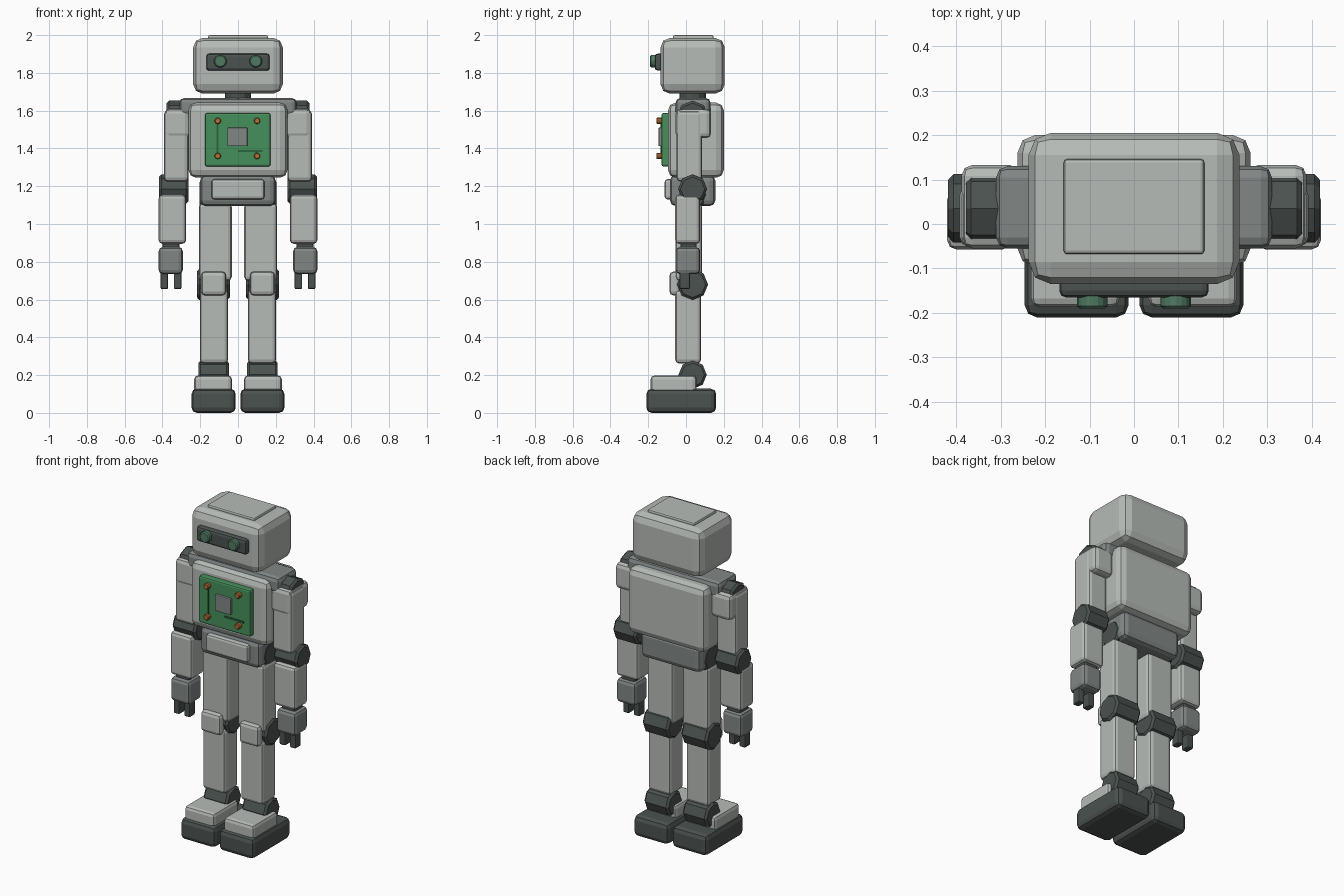
import bpy, bmesh, math
from mathutils import Matrix, Vector

if "Cube" in bpy.data.objects:
    bpy.data.objects.remove(bpy.data.objects["Cube"])


def material(name, r, g, b):
    m = bpy.data.materials.new(name)
    m.diffuse_color = (r, g, b, 1)
    m.use_nodes = True
    m.node_tree.nodes["Principled BSDF"].inputs["Base Color"].default_value = m.diffuse_color
    return m


LIGHT = material("light_grey", 0.47, 0.50, 0.47)
MID = material("mid_grey", 0.22, 0.245, 0.24)
DARK = material("dark_grey", 0.07, 0.085, 0.08)
GREEN = material("board_green", 0.062, 0.28, 0.105)
TRACE = material("trace_green", 0.025, 0.13, 0.045)
LENS = material("lens_green", 0.08, 0.19, 0.12)
COPPER = material("copper", 0.50, 0.17, 0.045)


def finish(name, bm, mat, bevel, segments=2):
    """Turn a bmesh into an object with bevelled edges."""
    bmesh.ops.recalc_face_normals(bm, faces=bm.faces)
    me = bpy.data.meshes.new(name)
    bm.to_mesh(me)
    bm.free()
    me.materials.append(mat)
    ob = bpy.data.objects.new(name, me)
    bpy.context.collection.objects.link(ob)
    if bevel:
        mod = ob.modifiers.new("bevel", 'BEVEL')
        mod.width = bevel
        mod.segments = segments
        mod.limit_method = 'ANGLE'
        mod.angle_limit = math.radians(60)
    return ob


def box(name, x, y, z, mat, bevel=0.02):
    """Bevelled box from its (min, max) range on each axis."""
    bm = bmesh.new()
    lo, hi = Vector((x[0], y[0], z[0])), Vector((x[1], y[1], z[1]))
    bmesh.ops.create_cube(bm, size=1, matrix=Matrix.Translation((lo + hi) / 2)
                          @ Matrix.Diagonal((*(hi - lo), 1)))
    return finish(name, bm, mat, bevel)


def cylinder(name, centre, axis, radius, length, sides, mat, bevel=0.0):
    bm = bmesh.new()
    rot = Matrix.Rotation(math.pi / 2, 4, 'Y' if axis == 'X' else 'X')
    if axis == 'Z':
        rot = Matrix.Identity(4)
    bmesh.ops.create_cone(bm, cap_ends=True, segments=sides, radius1=radius,
                          radius2=radius, depth=length,
                          matrix=Matrix.Translation(centre) @ rot)
    return finish(name, bm, mat, bevel, 1)


def joint(name, side, x, z, radius):
    """Octagonal hinge lying across the limb."""
    return cylinder(name, (side * (x[0] + x[1]) / 2, 0.035, z), 'X', radius,
                    x[1] - x[0], 8, DARK, 0.012)


def sided(side, x):
    return tuple(sorted((side * x[0], side * x[1])))


# Head, cap plate, visor and neck
box("head", (-0.237, 0.237), (-0.135, 0.205), (1.69, 1.985), LIGHT, 0.05)
box("head_cap", (-0.158, 0.158), (-0.068, 0.146), (1.96, 2.0), LIGHT, 0.008)
box("visor", (-0.168, 0.168), (-0.165, -0.12), (1.812, 1.902), DARK, 0.015)
cylinder("neck", (0, 0.035, 1.68), 'Z', 0.07, 0.08, 12, DARK)
for s in (-1, 1):
    cylinder("eye", (s * 0.094, -0.17, 1.862), 'Y', 0.034, 0.04, 16, LENS, 0.006)

# Torso, shoulder bar and pelvis
box("torso", (-0.262, 0.262), (-0.095, 0.2), (1.245, 1.642), LIGHT, 0.04)
box("shoulder_bar", (-0.31, 0.31), (-0.055, 0.13), (1.57, 1.667), MID, 0.025)
box("pelvis", (-0.2, 0.2), (-0.085, 0.155), (1.095, 1.26), MID, 0.03)
box("belt_plate", (-0.14, 0.14), (-0.113, -0.07), (1.13, 1.237), LIGHT, 0.015)

# Circuit board with chip, traces and screws
box("circuit_board", (-0.174, 0.172), (-0.13, -0.085), (1.305, 1.587), GREEN, 0.01)
box("chip", (-0.056, 0.05), (-0.145, -0.12), (1.412, 1.51), MID, 0.004)
box("trace_upright", (-0.114, -0.102), (-0.136, -0.127), (1.365, 1.54), TRACE, 0)
box("trace_across", (0.0, 0.13), (-0.136, -0.127), (1.38, 1.391), TRACE, 0)
box("trace_short", (0.09, 0.102), (-0.136, -0.127), (1.36, 1.391), TRACE, 0)
for x in (-0.107, 0.101):
    for z in (1.546, 1.36):
        cylinder("screw", (x, -0.14, z), 'Y', 0.017, 0.034, 10, COPPER, 0.004)

for s in (-1, 1):
    # Arm
    joint("shoulder_joint", s, (0.25, 0.378), 1.568, 0.085)
    box("shoulder_pad", sided(s, (0.255, 0.388)), (-0.055, 0.133), (1.455, 1.61), LIGHT, 0.025)
    box("upper_arm", sided(s, (0.262, 0.392)), (-0.05, 0.085), (1.225, 1.6), LIGHT)
    joint("elbow", s, (0.262, 0.418), 1.185, 0.077)
    box("forearm", sided(s, (0.275, 0.42)), (-0.057, 0.075), (0.895, 1.155), LIGHT)
    box("wrist", sided(s, (0.31, 0.4)), (-0.03, 0.055), (0.86, 0.91), DARK, 0.01)
    box("hand", sided(s, (0.292, 0.42)), (-0.055, 0.075), (0.735, 0.878), MID, 0.022)
    for x in (0.3, 0.37):
        box("finger", sided(s, (x, x + 0.04)), (-0.035, 0.02), (0.655, 0.76), DARK, 0.008)

    # Leg
    joint("hip", s, (0.035, 0.203), 1.155, 0.08)
    box("thigh", sided(s, (0.033, 0.207)), (-0.055, 0.085), (0.7, 1.11), LIGHT)
    joint("knee", s, (0.043, 0.217), 0.68, 0.082)
    box("knee_pad", sided(s, (0.063, 0.195)), (-0.087, -0.03), (0.622, 0.748), LIGHT)
    box("shin", sided(s, (0.052, 0.202)), (-0.057, 0.08), (0.262, 0.65), LIGHT)
    joint("ankle", s, (0.048, 0.21), 0.202, 0.075)
    box("foot_top", sided(s, (0.032, 0.232)), (-0.187, 0.055), (0.1, 0.198), LIGHT)
    box("sole", sided(s, (0.012, 0.246)), (-0.21, 0.16), (0.0, 0.128), DARK, 0.028)
